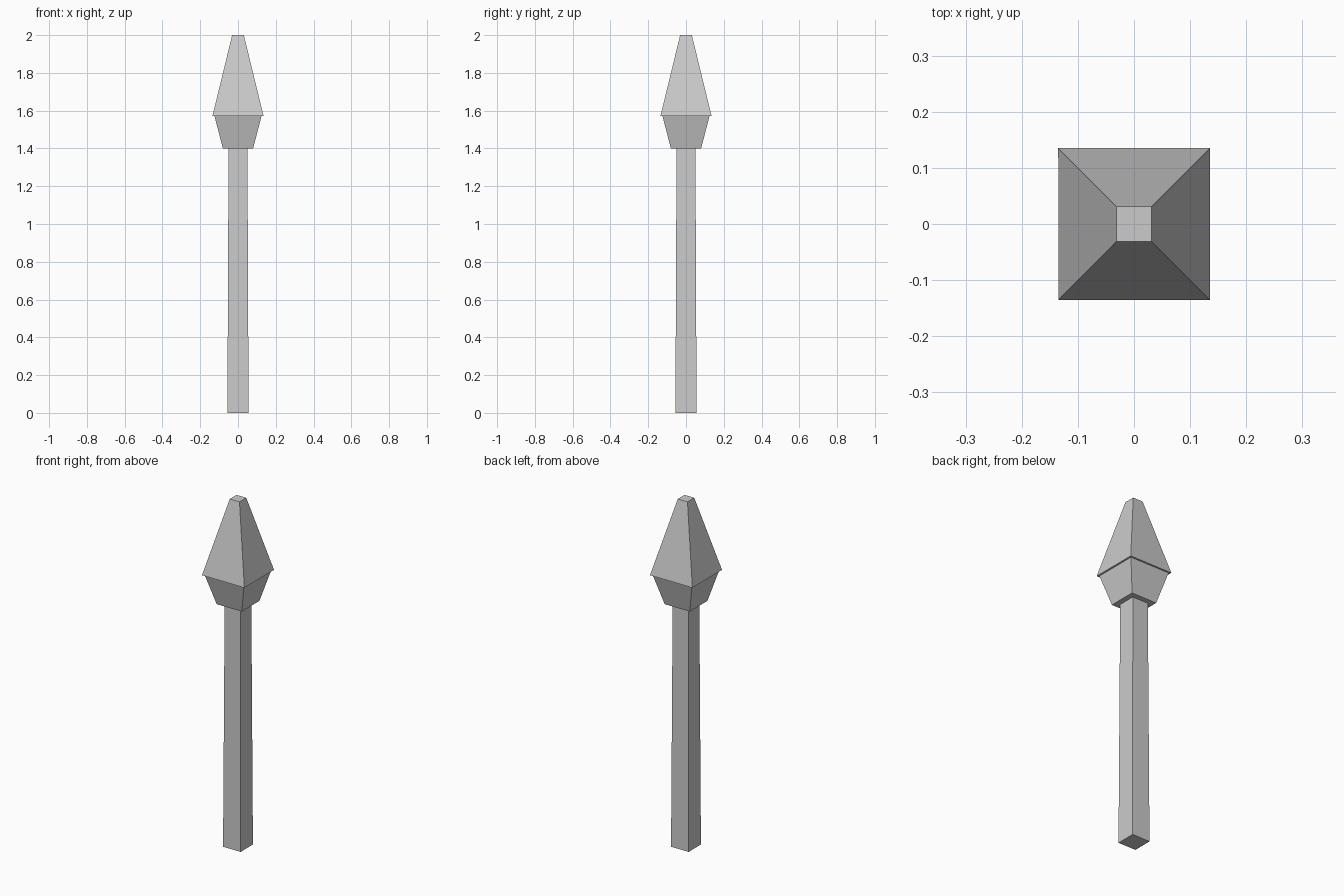
import bpy
import bmesh
from math import pi, sqrt
from mathutils import Matrix

if "Cube" in bpy.data.objects:
    bpy.data.objects.remove(bpy.data.objects["Cube"])


def square_frustum(name, z0, z1, half0, half1):
    """Closed four-sided tapered block, from half-width half0 at z0 to half1 at z1."""
    bm = bmesh.new()
    bmesh.ops.create_cone(
        bm, cap_ends=True, segments=4,
        radius1=half0 * sqrt(2), radius2=half1 * sqrt(2), depth=z1 - z0,
        matrix=Matrix.Translation((0, 0, (z0 + z1) / 2)) @ Matrix.Rotation(pi / 4, 4, 'Z'))
    mesh = bpy.data.meshes.new(name)
    bm.to_mesh(mesh)
    bm.free()
    obj = bpy.data.objects.new(name, mesh)
    bpy.context.collection.objects.link(obj)
    return obj


# Slightly tapered shaft
square_frustum("shaft", 0.0, 1.40, 0.056, 0.05)
# Flared collar under the tip
square_frustum("collar", 1.40, 1.573, 0.08, 0.125)
# Blunt pyramid tip, overhanging the collar
square_frustum("tip", 1.573, 2.0, 0.135, 0.031)
